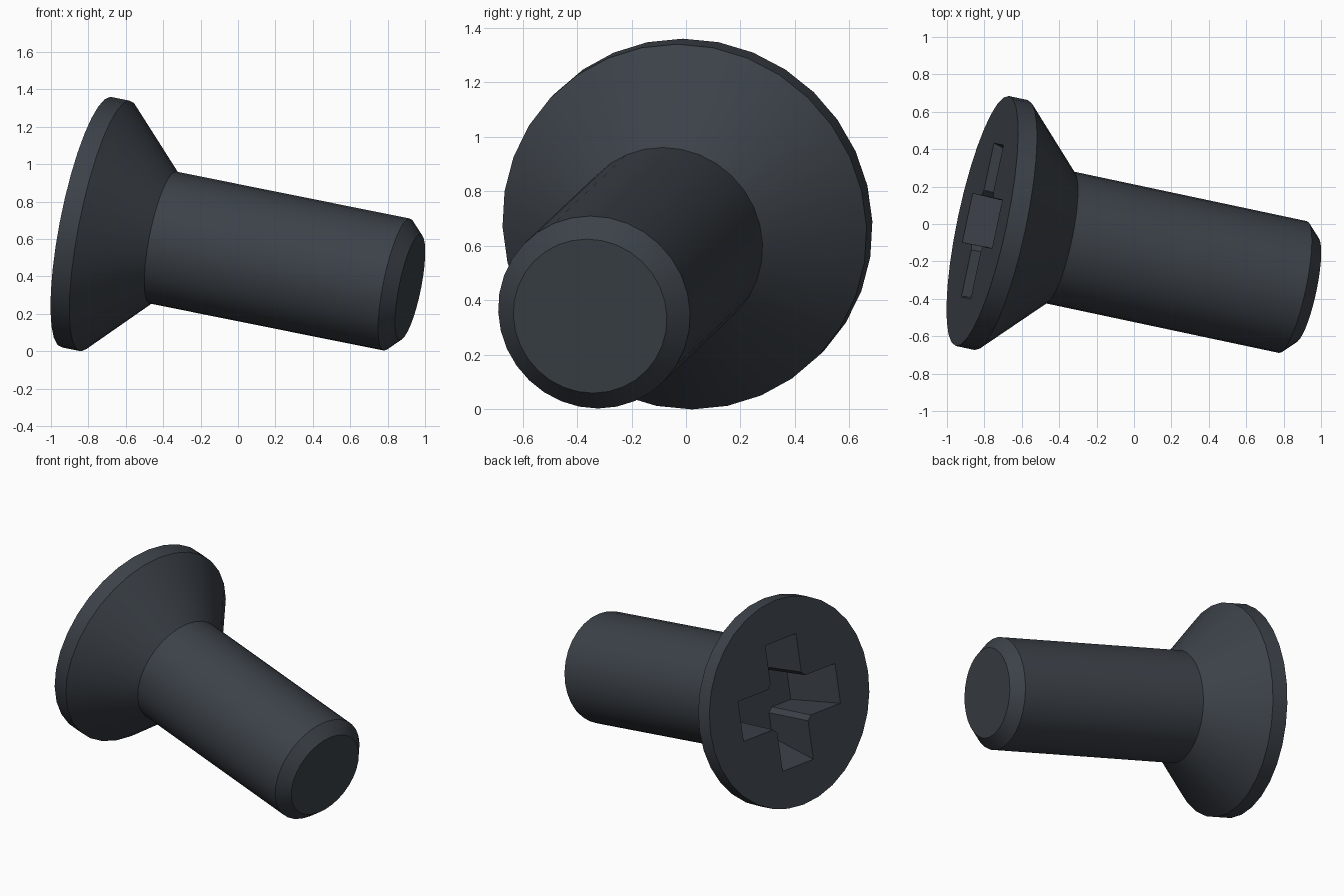
import bpy, bmesh, math
from mathutils import Vector, Matrix

if "Cube" in bpy.data.objects:
    bpy.data.objects.remove(bpy.data.objects["Cube"], do_unlink=True)

SIDES = 32
HEAD_CENTRE = Vector((-0.811, 0.016, 0.69))
TIP_CENTRE = Vector((0.92, -0.352, 0.342))

# Tilted frame: local z runs along the screw, local x stays level
axis = (TIP_CENTRE - HEAD_CENTRE).normalized()
level = Vector((-axis.y, axis.x, 0)).normalized()
frame = Matrix((level, axis.cross(level), axis)).transposed().to_4x4()
frame.translation = HEAD_CENTRE
LENGTH = (TIP_CENTRE - HEAD_CENTRE).length

steel = bpy.data.materials.new("dark_steel")
steel.use_nodes = True
colour = (0.045, 0.054, 0.066, 1)
steel.diffuse_color = colour
steel.node_tree.nodes["Principled BSDF"].inputs["Base Color"].default_value = colour


def loft(name, rings):
    """Skin a list of closed rings and cap both ends."""
    bm = bmesh.new()
    loops = [[bm.verts.new(p) for p in ring] for ring in rings]
    for a, b in zip(loops, loops[1:]):
        for i in range(len(a)):
            j = (i + 1) % len(a)
            bm.faces.new((a[i], a[j], b[j], b[i]))
    bm.faces.new(loops[0][::-1])
    bm.faces.new(loops[-1])
    bmesh.ops.recalc_face_normals(bm, faces=bm.faces)
    mesh = bpy.data.meshes.new(name)
    bm.to_mesh(mesh)
    bm.free()
    mesh.materials.append(steel)
    obj = bpy.data.objects.new(name, mesh)
    bpy.context.collection.objects.link(obj)
    obj.matrix_world = frame
    return obj


def circle(radius, z):
    steps = [2 * math.pi * i / SIDES for i in range(SIDES)]
    return [(radius * math.cos(t), radius * math.sin(t), z) for t in steps]


def cross(reach, half, chamfer, z):
    """Outline of a plus shape with chamfered inner corners."""
    arm = [(reach, -half), (reach, half), (half + chamfer, half), (half, half + chamfer)]
    ring = []
    for k in range(4):
        turn = Matrix.Rotation(k * math.pi / 2, 3, 'Z')
        ring += [turn @ Vector((x, y, z)) for x, y in arm]
    return ring


# Countersunk head, shank and chamfered tip
profile = [(0.683, 0), (0.683, 0.105), (0.36, 0.428),
           (0.36, LENGTH - 0.073), (0.288, LENGTH)]
screw = loft("countersunk_screw", [circle(r, z) for r, z in profile])

# Cross-shaped drive recess, narrowing towards its floor
cutter = loft("recess_cutter", [cross(0.435, 0.133, 0.03, -0.05),
                                cross(0.42, 0.133, 0.03, 0),
                                cross(0.32, 0.125, 0.03, 0.36)])
cutter.hide_render = True

bpy.context.view_layer.update()
cut = screw.modifiers.new("drive_recess", 'BOOLEAN')
cut.operation = 'DIFFERENCE'
cut.solver = 'EXACT'
cut.object = cutter

bpy.ops.object.select_all(action='DESELECT')
screw.select_set(True)
bpy.context.view_layer.objects.active = screw
bpy.ops.object.modifier_apply(modifier=cut.name)
bpy.data.objects.remove(cutter, do_unlink=True)
bpy.ops.object.shade_smooth_by_angle(angle=math.radians(30))
